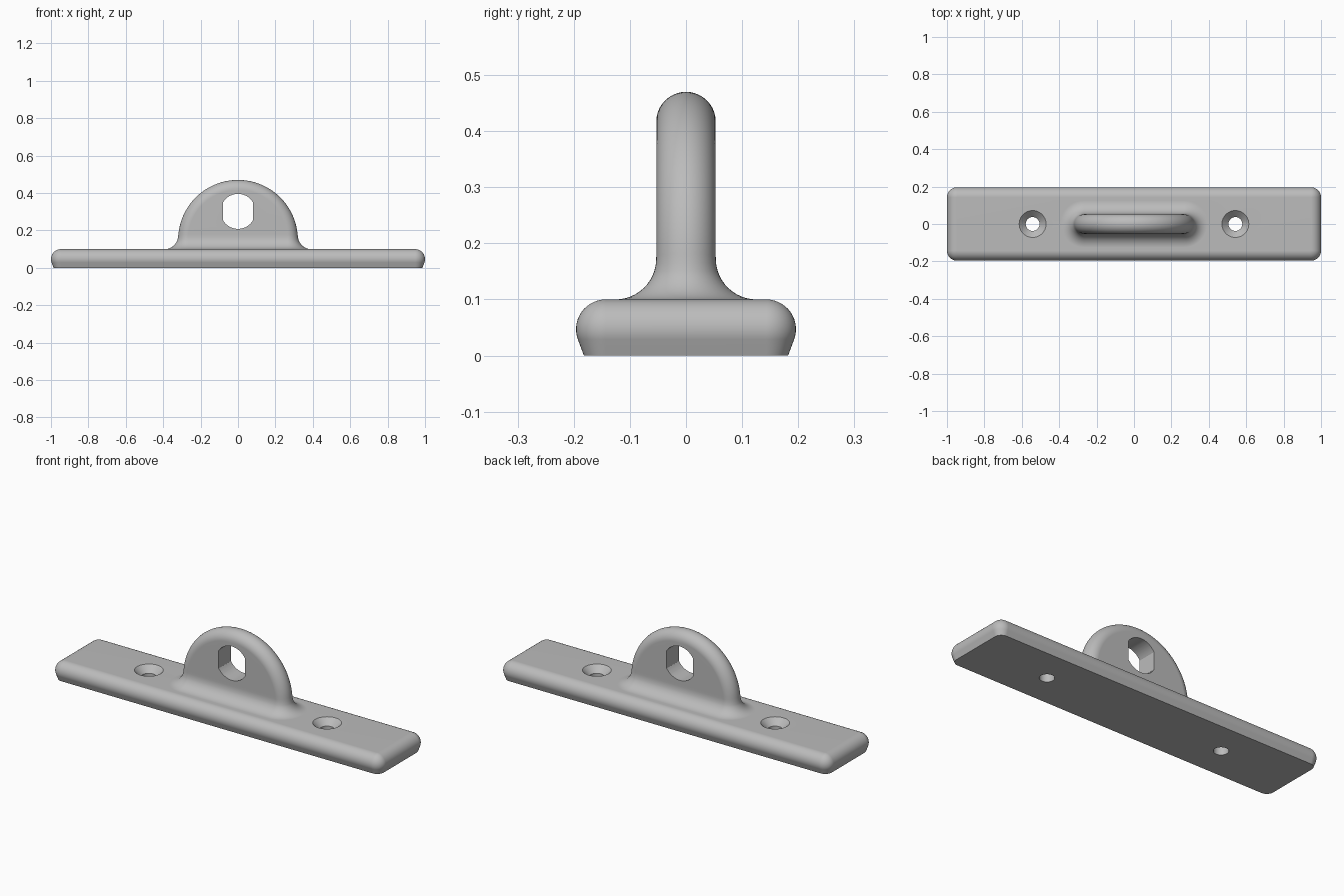
import bpy, bmesh
from math import sin, cos, pi, radians, sqrt, acos

cube = bpy.data.objects.get("Cube")
if cube:
    bpy.data.objects.remove(cube, do_unlink=True)

grey = bpy.data.materials.new("plain grey")
grey.use_nodes = True
colour = (0.5, 0.5, 0.5, 1)
grey.diffuse_color = colour
grey.node_tree.nodes["Principled BSDF"].inputs["Base Color"].default_value = colour

BASE_H = 0.1      # plate height
EDGE = 0.053      # rounding of plate edge and half thickness of lug
FILLET = 0.073    # fillet where lug meets plate
CORE = 0.267      # radius of the flat part of the lug
ARCH_Z = 0.15     # centre height of the lug arch


def finish(name, bm):
    bmesh.ops.remove_doubles(bm, verts=bm.verts, dist=1e-5)
    bmesh.ops.recalc_face_normals(bm, faces=bm.faces)
    mesh = bpy.data.meshes.new(name)
    bm.to_mesh(mesh)
    bm.free()
    mesh.materials.append(grey)
    obj = bpy.data.objects.new(name, mesh)
    bpy.context.collection.objects.link(obj)
    return obj


def loft(name, rings):
    """Skin closed rings of equal length and cap both ends."""
    bm = bmesh.new()
    rows = [[bm.verts.new(p) for p in ring] for ring in rings]
    n = len(rows[0])
    for a, b in zip(rows, rows[1:]):
        for i in range(n):
            j = (i + 1) % n
            bm.faces.new((a[i], a[j], b[j], b[i]))
    bm.faces.new(rows[0])
    bm.faces.new(rows[-1])
    return finish(name, bm)


def boolean(target, other, operation):
    mod = target.modifiers.new(operation, 'BOOLEAN')
    mod.operation = operation
    mod.solver = 'EXACT'
    mod.object = other
    bpy.context.view_layer.objects.active = target
    bpy.ops.object.modifier_apply(modifier=mod.name)
    bpy.data.objects.remove(other, do_unlink=True)


# Base plate: rounded edge above a sloping underside
def plate_ring(z, radius, steps=10):
    ring = []
    for k, (sx, sy) in enumerate([(1, 1), (-1, 1), (-1, -1), (1, -1)]):
        for i in range(steps + 1):
            a = (k + i / steps) * pi / 2
            ring.append((sx * (1 - EDGE) + radius * cos(a),
                         sy * 0.143 + radius * sin(a), z))
    return ring


rings = [plate_ring(0, 0.039)]
for i in range(15):
    a = radians(-20 + 110 * i / 14)
    rings.append(plate_ring(BASE_H - EDGE + EDGE * sin(a), EDGE * cos(a)))
plate = loft("mounting_plate", rings)


# Lug: half-round edge swept up, over the arch and down, flaring at the foot
def flare(z):
    drop = max(0, BASE_H + FILLET - max(z, BASE_H))
    return FILLET - sqrt(max(0, FILLET ** 2 - drop ** 2))


stations = [(CORE, BASE_H - 0.01, 0)]
t_end = acos((BASE_H + FILLET - ARCH_Z) / FILLET)
for i in range(10):
    stations.append((CORE, BASE_H + FILLET * (1 - cos(t_end * i / 10)), 0))
for i in range(33):
    a = pi / 2 * i / 32
    stations.append((CORE * cos(a), ARCH_Z + CORE * sin(a), a))
stations += [(-x, z, pi - a) for x, z, a in reversed(stations[:-1])]

bm = bmesh.new()
rows = []
for x, z, a in stations:
    r = EDGE + flare(z)
    row = []
    for i in range(21):
        t = pi * (i / 20 - 0.5)
        row.append(bm.verts.new((x + r * cos(t) * cos(a), r * sin(t),
                                 z + r * cos(t) * sin(a))))
    rows.append(row)
for a, b in zip(rows, rows[1:]):
    for i in range(20):
        bm.faces.new((a[i], a[i + 1], b[i + 1], b[i]))
last = len(rows) - 1
for i in range(last // 2):
    for side in (0, -1):
        quad = [rows[k][side] for k in (i, i + 1, last - i - 1, last - i)]
        bm.faces.new(list(dict.fromkeys(quad)))
bm.faces.new(rows[0] + rows[-1][::-1])
lug = finish("lug", bm)
boolean(plate, lug, 'UNION')

# Flat-sided eye through the lug
eye_r, eye_w, eye_z = 0.0935, 0.08, 0.302
a0 = acos(eye_w / eye_r)
arc = [a0 + (pi - 2 * a0) * i / 16 for i in range(17)]
outline = [(eye_r * cos(a), eye_r * sin(a)) for a in arc]
outline += [(-x, -z) for x, z in outline]
boolean(plate, loft("eye_cutter", [[(x, y, eye_z + z) for x, z in outline]
                                   for y in (-0.2, 0.2)]), 'DIFFERENCE')

# Countersunk screw holes
for side in (-1, 1):
    rings = []
    for z, r in [(-0.05, 0.037), (0.065, 0.037), (0.1, 0.072), (0.15, 0.122)]:
        rings.append([(side * 0.542 + r * cos(2 * pi * i / 40),
                       r * sin(2 * pi * i / 40), z) for i in range(40)])
    boolean(plate, loft("screw_hole_cutter", rings), 'DIFFERENCE')

# Smooth shading with crisp hole edges
plate.name = "padlock_eye_plate"
bpy.ops.object.select_all(action='DESELECT')
plate.select_set(True)
bpy.context.view_layer.objects.active = plate
bpy.ops.object.shade_smooth_by_angle(angle=radians(30))
weighted = plate.modifiers.new("weighted_normals", 'WEIGHTED_NORMAL')
weighted.keep_sharp = True
